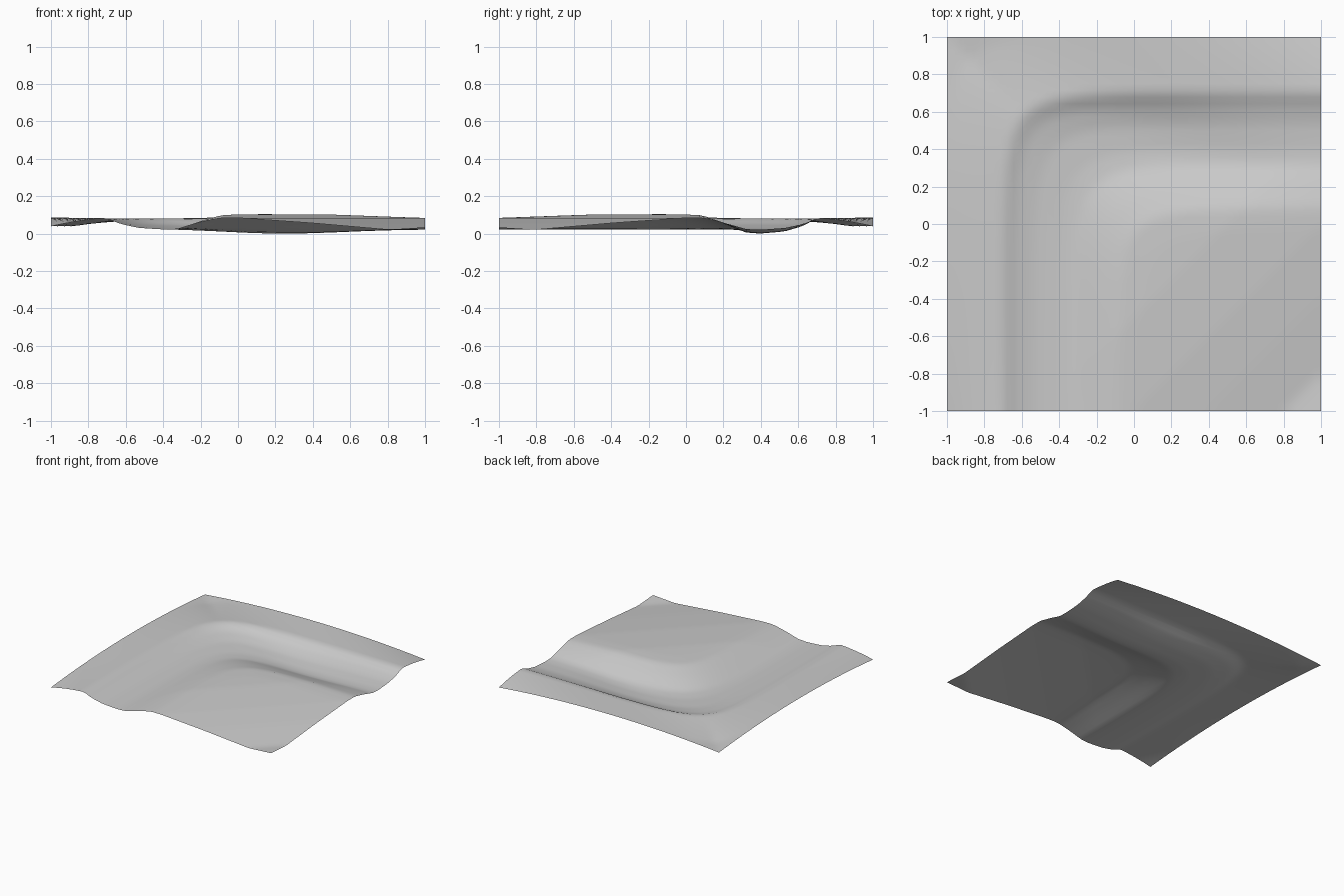
import bpy, bmesh, math

cube = bpy.data.objects.get("Cube")
if cube:
    bpy.data.objects.remove(cube)

GRID = 56
# Cross-section of the channel: 1 on the banks, 0 on the bed
BANKS = [(-.7, 1), (-.63, .5), (-.53, .14), (-.4, 0), (-.32, .06), (-.2, .55), (-.09, .95), (.02, 1)]
# Height of the inner plateau as it falls toward the front corner
PLATEAU = [(0, .105), (.5, .104), (1, .085), (1.4, .057), (1.8, .022), (2, .035)]


def along(points, t):
    """Linear interpolation through a profile, clamped at its ends."""
    if t <= points[0][0]:
        return points[0][1]
    for (t0, v0), (t1, v1) in zip(points, points[1:]):
        if t <= t1:
            return v0 + (v1 - v0) * (t - t0) / (t1 - t0)
    return points[-1][1]


def height(x, y):
    # Rounded distance across the bend, and distance along it
    across = -math.log(math.exp(-6 * x) + math.exp(6 * y)) / 6
    length = x + y
    bed = .023 - .022 * math.exp(-((length - .65) / .45) ** 2)
    if across > -.4:
        bank = along(PLATEAU, x - y)
    else:
        # Outer ridge, sinking toward the corners of the tile
        outer = min(1, max(0, (-.7 - across) / .3))
        bank = .083 + .004 * outer - .047 * outer * (abs(length) - 1) ** 2
    return bed + (bank - bed) * along(BANKS, across)


# Terrain sheet
mesh = bpy.data.meshes.new("terrain_tile")
bm = bmesh.new()
bmesh.ops.create_grid(bm, x_segments=GRID, y_segments=GRID, size=1)
for v in bm.verts:
    v.co.z = height(v.co.x, v.co.y)
lowest = min(v.co.z for v in bm.verts)
for v in bm.verts:
    v.co.z -= lowest
for f in bm.faces:
    f.smooth = True
bm.to_mesh(mesh)
bm.free()
terrain = bpy.data.objects.new("terrain_tile", mesh)
bpy.context.collection.objects.link(terrain)

# Plain grey ground
grey = bpy.data.materials.new("ground_grey")
grey.use_nodes = True
colour = (.6, .6, .6, 1)
grey.diffuse_color = colour
grey.node_tree.nodes["Principled BSDF"].inputs["Base Color"].default_value = colour
mesh.materials.append(grey)
